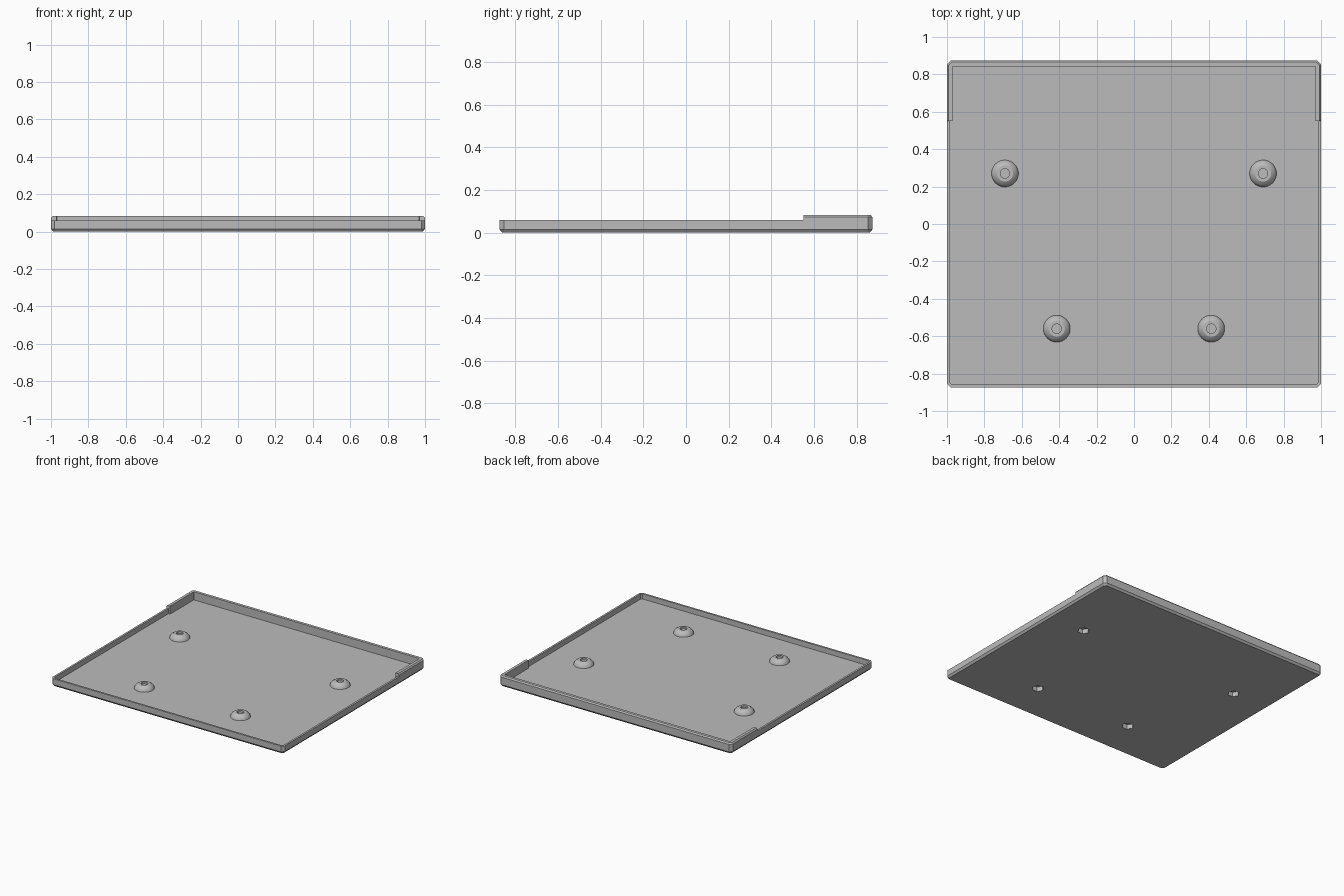
import bpy, bmesh, math

if "Cube" in bpy.data.objects:
    bpy.data.objects.remove(bpy.data.objects["Cube"])

HX, HY, CORNER = 1.0, 0.873, 0.02
FLOOR, RIM, LIP_TOP, LIP_END = 0.02, 0.06, 0.083, 0.55
WALL, LIP_WALL = 0.015, 0.03
BOSSES = [(0.69, 0.27), (0.413, -0.56)]

grey = bpy.data.materials.new("Matte Grey")
grey.use_nodes = True
grey.diffuse_color = (0.5, 0.5, 0.5, 1)
grey.node_tree.nodes["Principled BSDF"].inputs["Base Color"].default_value = (0.5, 0.5, 0.5, 1)


def finish(name, bm):
    bmesh.ops.recalc_face_normals(bm, faces=bm.faces)
    mesh = bpy.data.meshes.new(name)
    bm.to_mesh(mesh)
    bm.free()
    mesh.materials.append(grey)
    obj = bpy.data.objects.new(name, mesh)
    bpy.context.collection.objects.link(obj)
    return obj


def skin(name, rings, closed_rings=True):
    """Bridge successive rings of points and cap both ends."""
    bm = bmesh.new()
    loops = [[bm.verts.new(p) for p in ring] for ring in rings]
    count = len(loops[0])
    for a, b in zip(loops, loops[1:]):
        for i in range(count):
            j = (i + 1) % count
            bm.faces.new((a[i], a[j], b[j], b[i]))
    bm.faces.new(loops[0])
    bm.faces.new(loops[-1])
    return finish(name, bm)


def corner_pair(inset):
    """Two points of the chamfered corner at +x +y for a given inset."""
    c = CORNER - inset * (2 - math.sqrt(2))
    x, y = HX - inset, HY - inset
    return [(x, y - c), (x - c, y)]


def outline(inset, z):
    a, b = corner_pair(inset)
    pts = [a, b, (-b[0], b[1]), (-a[0], a[1])]
    pts += [(-x, -y) for x, y in pts]
    return [(x, y, z) for x, y in pts]


def circle(x, y, r, z, sides=48):
    return [(x + r * math.cos(2 * math.pi * i / sides),
             y + r * math.sin(2 * math.pi * i / sides), z) for i in range(sides)]


def cut(target, cutter):
    mod = target.modifiers.new("Pocket", 'BOOLEAN')
    mod.operation = 'DIFFERENCE'
    mod.solver = 'EXACT'
    mod.object = cutter
    bpy.context.view_layer.objects.active = target
    bpy.ops.object.modifier_apply(modifier=mod.name)


# Shallow tray with a chamfered underside
tray = skin("tray", [outline(d, z) for d, z in
                     ((0.012, 0), (0, 0.015), (0, RIM), (WALL, RIM), (WALL, FLOOR))])

# Raised lip swept around the back edge, lining the inside of the wall
section = [(0, RIM), (0, LIP_TOP - 0.01), (0.008, LIP_TOP), (LIP_WALL, LIP_TOP),
           (LIP_WALL, FLOOR), (WALL, FLOOR), (WALL, RIM)]


def lip_path(inset):
    a, b = corner_pair(inset)
    half = [(HX - inset, LIP_END), a, b]
    return half + [(-x, y) for x, y in reversed(half)]


paths = [(lip_path(d), z) for d, z in section]
skin("back_lip", [[(*path[i], z) for path, z in paths] for i in range(6)])

# Domed screw bosses with a blind hole above and a hexagonal nut pocket below
for px, py in BOSSES:
    for side, label in ((1, "left"), (-1, "right")):
        x = px * side
        place = "back" if py > 0 else "front"
        profile = [(0.072, FLOOR), (0.069, 0.031), (0.06, 0.044), (0.043, 0.055),
                   (0.025, 0.055), (0.025, 0.041)]
        boss = skin(f"{place}_{label}_boss", [circle(x, py, r, z) for r, z in profile])
        pocket = skin("pocket_cutter", [circle(x, py, 0.042, z, 6) for z in (-0.02, 0.035)])
        pocket.hide_render = True
        cut(tray, pocket)
        cut(boss, pocket)
        bpy.data.objects.remove(pocket)
        bpy.ops.object.select_all(action='DESELECT')
        boss.select_set(True)
        bpy.context.view_layer.objects.active = boss
        bpy.ops.object.shade_smooth_by_angle(angle=math.radians(32))
